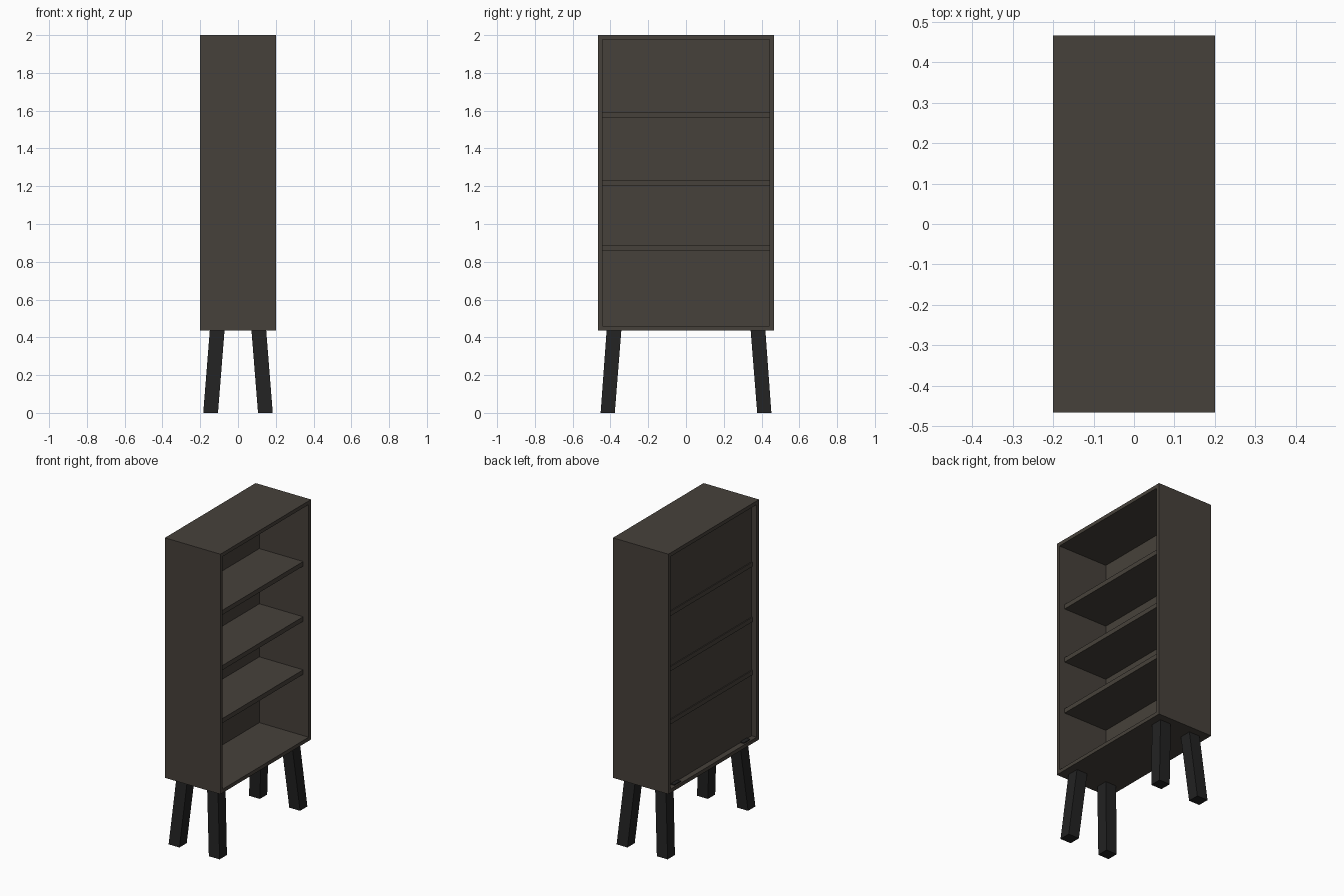
import bpy

if "Cube" in bpy.data.objects:
    bpy.data.objects.remove(bpy.data.objects["Cube"])

def material(name, rgb):
    m = bpy.data.materials.new(name)
    m.diffuse_color = (*rgb, 1)
    m.use_nodes = True
    m.node_tree.nodes["Principled BSDF"].inputs["Base Color"].default_value = m.diffuse_color
    return m

WOOD = material("dark_brown_wood", (0.062, 0.053, 0.043))
BLACK = material("black_leg", (0.016, 0.016, 0.016))

def prism(name, bottom, top, z0, z1, mat):
    """Six-sided block between two (x0, x1, y0, y1) rectangles."""
    def ring(r, z):
        return [(r[0], r[2], z), (r[1], r[2], z), (r[1], r[3], z), (r[0], r[3], z)]
    faces = [(3, 2, 1, 0), (4, 5, 6, 7)]
    faces += [(i, (i + 1) % 4, (i + 1) % 4 + 4, i + 4) for i in range(4)]
    me = bpy.data.meshes.new(name)
    me.from_pydata(ring(bottom, z0) + ring(top, z1), [], faces)
    me.materials.append(mat)
    ob = bpy.data.objects.new(name, me)
    bpy.context.collection.objects.link(ob)
    return ob

def box(name, x0, x1, y0, y1, z0, z1, mat=WOOD):
    return prism(name, (x0, x1, y0, y1), (x0, x1, y0, y1), z0, z1, mat)

# Case dimensions
X, Y, T = 0.20, 0.467, 0.024
Z0, Z1 = 0.435, 2.0
YI = Y - T

# Outer case, open towards +x
box("top_panel", -X, X, -Y, Y, Z1 - T, Z1)
box("bottom_panel", -X, X, -Y, Y, Z0, Z0 + T)
box("front_side_panel", -X, X, -Y, -YI, Z0 + T, Z1 - T)
box("rear_side_panel", -X, X, YI, Y, Z0 + T, Z1 - T)

# Recessed back board
box("back_board", -0.164, -0.156, -YI, YI, Z0 + T, Z1 - T)

# Shelves, set back from the opening and just showing behind the board
for i, z in enumerate((0.858, 1.204, 1.564)):
    box(f"shelf_{i + 1}", -0.170, 0.16, -YI, YI, z, z + 0.03)

# Splayed legs
def span(sign, a, b):
    return (a, b) if sign > 0 else (-b, -a)

for sx in (-1, 1):
    for sy in (-1, 1):
        foot = span(sx, 0.106, 0.184) + span(sy, 0.377, 0.452)
        head = span(sx, 0.071, 0.149) + span(sy, 0.342, 0.420)
        prism(f"leg_{'back' if sx < 0 else 'open'}_{'left' if sy < 0 else 'right'}",
              foot, head, 0, Z0 + 0.005, BLACK)

# Small dark fixings on the floor behind the back board
for sy in (-1, 1):
    box("leg_fixing", -0.19, -0.164, *span(sy, 0.325, 0.39), Z0 + T, Z0 + T + 0.006, BLACK)
